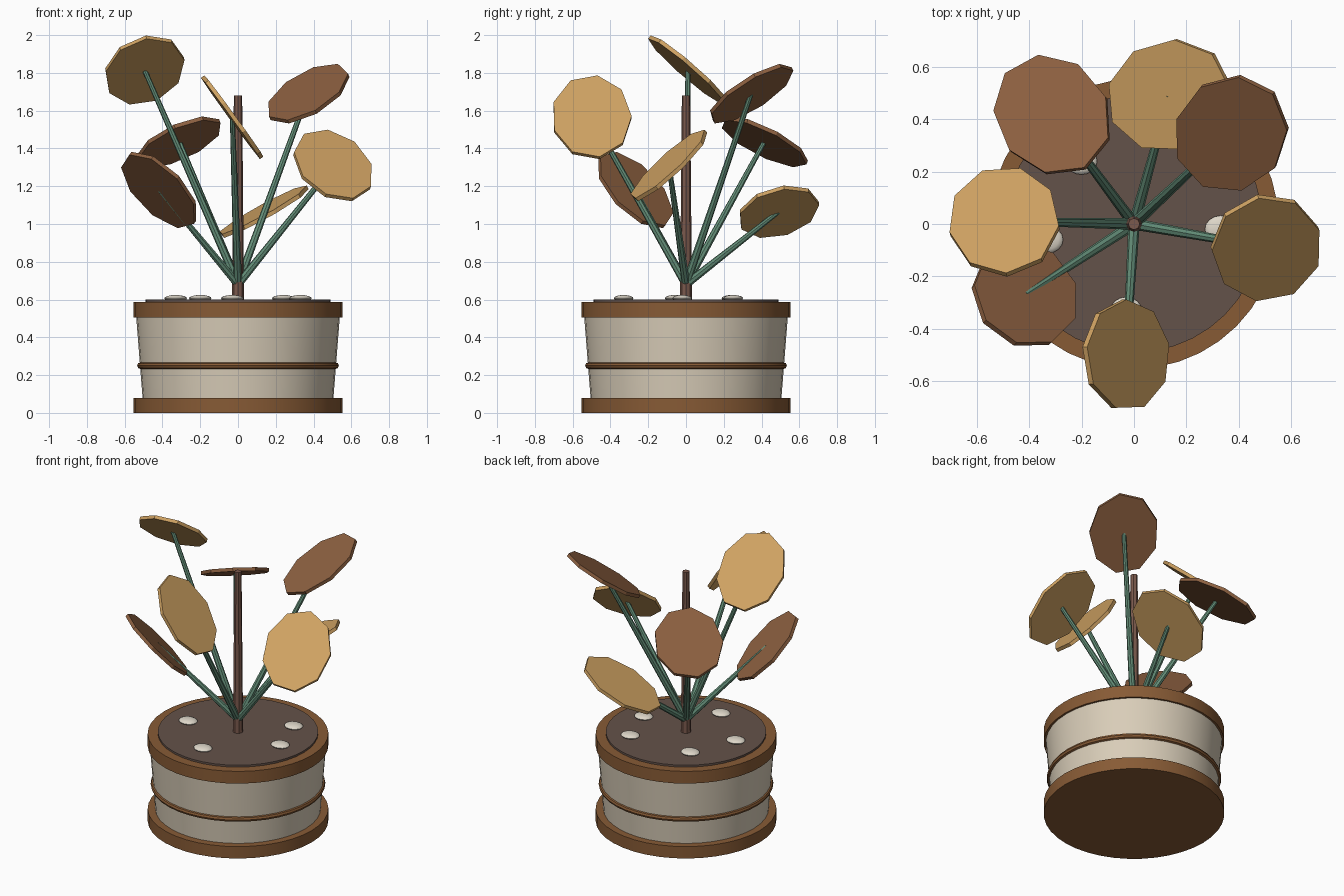
import bpy, bmesh, math
from mathutils import Vector, Matrix

old = bpy.data.objects.get("Cube")
if old:
    bpy.data.objects.remove(old, do_unlink=True)


def material(name, hex_code):
    lin = [(int(hex_code[i:i + 2], 16) / 255) ** 2.2 for i in (0, 2, 4)]
    m = bpy.data.materials.new(name)
    m.use_nodes = True
    m.diffuse_color = (*lin, 1)
    m.node_tree.nodes["Principled BSDF"].inputs["Base Color"].default_value = (*lin, 1)
    return m


WOOD = material("wood_brown", "865B38")
CREAM = material("cream_clay", "D8CCB7")
SOIL = material("soil_brown", "64534B")
BARK = material("bark_brown", "7A5A4E")
GREEN = material("stem_green", "66907A")
TAN = material("leaf_tan", "CDA062")
BROWN = material("leaf_brown", "8B6042")
STONE = material("pebble_white", "DDD6C8")


def finish(name, bm, mat, smooth=False):
    mesh = bpy.data.meshes.new(name)
    bm.to_mesh(mesh)
    bm.free()
    mesh.materials.append(mat)
    obj = bpy.data.objects.new(name, mesh)
    bpy.context.collection.objects.link(obj)
    if smooth:
        bpy.ops.object.select_all(action="DESELECT")
        obj.select_set(True)
        bpy.context.view_layer.objects.active = obj
        bpy.ops.object.shade_smooth_by_angle(angle=math.radians(35))
    return obj


def rod(name, start, end, r1, r2, sides, mat, smooth=False):
    """Tapered cylinder between two points."""
    start, end = Vector(start), Vector(end)
    axis = end - start
    turn = axis.to_track_quat("Z", "Y").to_matrix().to_4x4()
    bm = bmesh.new()
    bmesh.ops.create_cone(bm, cap_ends=True, segments=sides, radius1=r1, radius2=r2,
                          depth=axis.length,
                          matrix=Matrix.Translation((start + end) / 2) @ turn)
    return finish(name, bm, mat, smooth)


def leaf(name, center, tilt, heading, mat):
    """Thin nine-sided plate, longest along its steepest direction."""
    bm = bmesh.new()
    turn = Matrix.Rotation(math.radians(heading), 4, "Z") @ Matrix.Rotation(math.radians(tilt), 4, "Y")
    bmesh.ops.create_cone(bm, cap_ends=True, segments=9, radius1=1, radius2=1, depth=1,
                          matrix=Matrix.Translation(center) @ turn @ Matrix.Diagonal((0.27, 0.212, 0.022, 1)))
    finish(name, bm, mat)


# Pot: foot, tapered body, rim and soil
rod("pot_foot", (0, 0, 0), (0, 0, 0.08), 0.552, 0.552, 40, WOOD, True)
rod("pot_body", (0, 0, 0.05), (0, 0, 0.56), 0.503, 0.543, 40, CREAM, True)
rod("pot_rim", (0, 0, 0.505), (0, 0, 0.587), 0.552, 0.552, 40, WOOD, True)
rod("soil", (0, 0, 0.55), (0, 0, 0.6), 0.49, 0.49, 40, SOIL, True)

# Raised band around the pot
bm = bmesh.new()
ring = bmesh.ops.create_circle(bm, segments=8, radius=0.018,
                               matrix=Matrix.Translation((0.516, 0, 0.25)) @ Matrix.Rotation(math.pi / 2, 4, "X"))
bmesh.ops.spin(bm, geom=bm.verts[:] + bm.edges[:], cent=(0, 0, 0), axis=(0, 0, 1),
               angle=2 * math.pi, steps=40, use_merge=True)
bmesh.ops.remove_doubles(bm, verts=bm.verts, dist=0.0005)
bmesh.ops.recalc_face_normals(bm, faces=bm.faces)
finish("pot_band", bm, WOOD, True)

# Pebbles on the soil
for i, (x, y) in enumerate([(0.33, -0.02), (0.24, 0.25), (-0.2, 0.24), (-0.33, -0.06), (-0.03, -0.33)]):
    bm = bmesh.new()
    bmesh.ops.create_uvsphere(bm, u_segments=16, v_segments=8, radius=1,
                              matrix=Matrix.Translation((x, y, 0.607)) @ Matrix.Diagonal((0.06, 0.052, 0.017, 1)))
    finish(f"pebble_{i + 1}", bm, STONE, True)

# Central trunk
rod("trunk", (0, 0, 0.58), (0, 0, 1.68), 0.032, 0.022, 8, BARK)

# Leaves (center, tilt, heading of the tilt, colour), each on its own stem
leaves = [
    ((-0.31, 0.415, 1.435), 28, 130, BROWN),
    ((0.135, 0.49, 1.065), 29, 196, TAN),
    ((0.37, 0.345, 1.69), 34, 233, BROWN),
    ((0.505, -0.09, 1.31), 43, -70, TAN),
    ((-0.03, -0.5, 1.565), 54, 2, TAN),
    ((-0.415, -0.27, 1.18), 47, 45, BROWN),
    ((-0.495, 0.01, 1.815), 41, 103, TAN),
]
for i, (center, tilt, heading, mat) in enumerate(leaves):
    leaf(f"leaf_{i + 1}", center, tilt, heading, mat)
    rod(f"stem_{i + 1}", (0, 0, 0.68), center, 0.022, 0.013, 8, GREEN)
